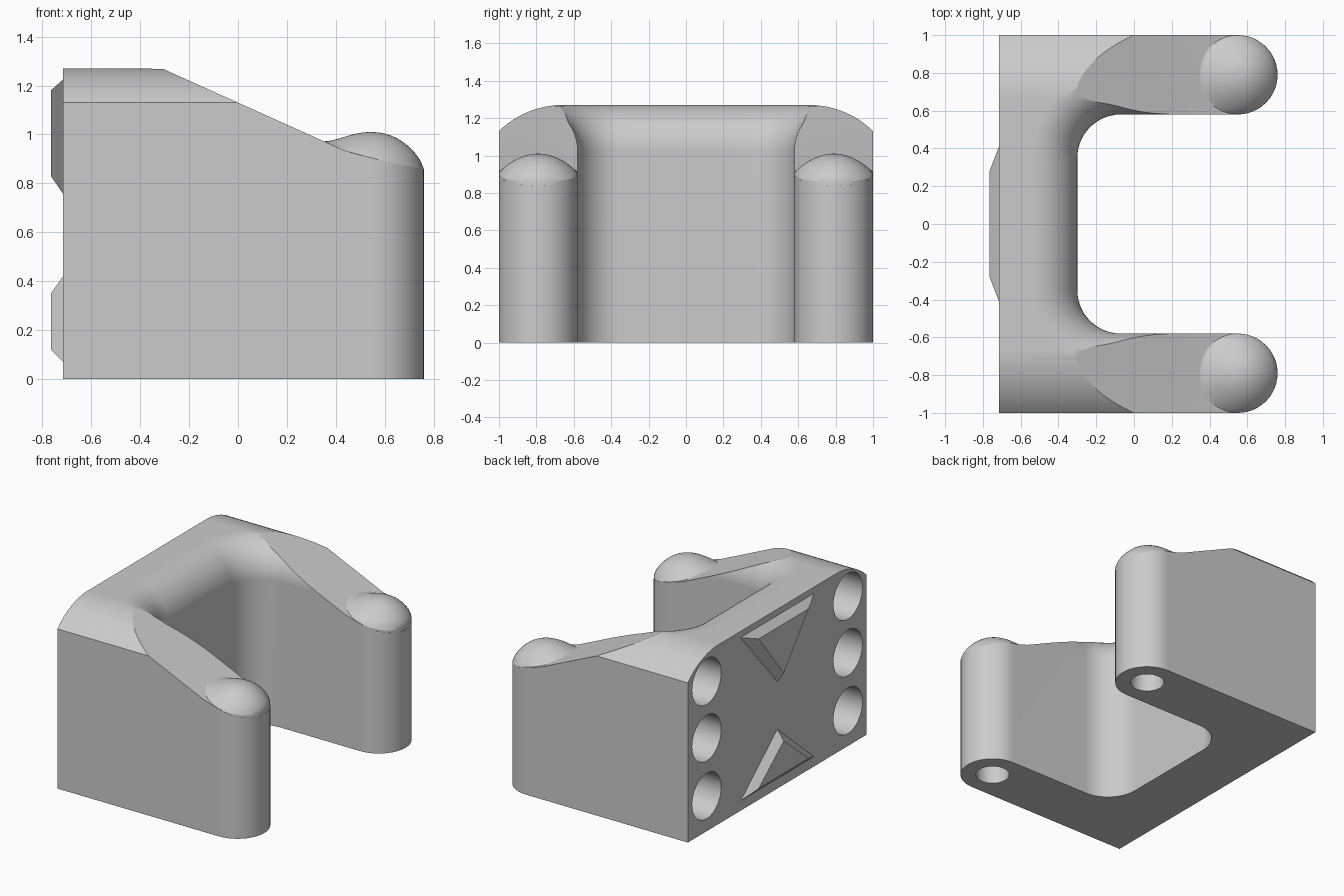
import bpy
import bmesh
from math import sin, cos, pi, sqrt

cube = bpy.data.objects.get("Cube")
if cube:
    bpy.data.objects.remove(cube, do_unlink=True)

grey = bpy.data.materials.new("plain_grey")
grey.use_nodes = True
GREY = (0.6, 0.6, 0.6, 1)
grey.diffuse_color = GREY
grey.node_tree.nodes["Principled BSDF"].inputs["Base Color"].default_value = GREY

BACK, WALL, ARM_Y, ARM_R, TIP_X = -0.715, -0.30, 0.79, 0.21, 0.55
TOP, FILLET, CORNER = 1.27, 0.24, 0.23


def loft(name, rings):
    """Closed solid through rings that have equal point counts."""
    bm = bmesh.new()
    loops = [[bm.verts.new(p) for p in ring] for ring in rings]
    for a, b in zip(loops, loops[1:]):
        for i in range(len(a)):
            j = (i + 1) % len(a)
            bm.faces.new((a[i], a[j], b[j], b[i]))
    bm.faces.new(loops[0])
    bm.faces.new(loops[-1])
    bmesh.ops.recalc_face_normals(bm, faces=bm.faces)
    mesh = bpy.data.meshes.new(name)
    bm.to_mesh(mesh)
    bm.free()
    mesh.materials.append(grey)
    ob = bpy.data.objects.new(name, mesh)
    bpy.context.collection.objects.link(ob)
    return ob


def activate(ob):
    bpy.ops.object.select_all(action="DESELECT")
    ob.select_set(True)
    bpy.context.view_layer.objects.active = ob


def combine(target, tool, operation="DIFFERENCE"):
    """Apply a boolean and discard the tool."""
    tool.hide_render = True
    mod = target.modifiers.new("cut", "BOOLEAN")
    mod.operation = operation
    mod.solver = "EXACT"
    mod.object = tool
    activate(target)
    bpy.ops.object.modifier_apply(modifier=mod.name)
    bpy.data.objects.remove(tool, do_unlink=True)


def arc(cx, cy, r, start, end, n):
    return [(cx + r * cos(start + (end - start) * i / n),
             cy + r * sin(start + (end - start) * i / n)) for i in range(n + 1)]


def slope(x):
    return max(1.13 - 0.45 * x, 0.9365 - 0.3 * (x - 0.43))


# Block with two round arm ends in plan
half = arc(TIP_X, ARM_Y, ARM_R, pi / 2, -pi / 2, 24)
plan = [(BACK, 1)] + half + [(x, -y) for x, y in reversed(half)] + [(BACK, -1)]
body = loft("bracket_body", [[(x, y, z) for x, y in plan] for z in (0, 1.5)])

# Roof with rounded outer shoulders
shoulder = arc(0.66, TOP - 0.483, 0.483, 0.4, pi / 2, 18)
roof = [(1.2, -0.2), (1.2, shoulder[0][1])] + shoulder
roof += [(-y, z) for y, z in reversed(roof)]
combine(body, loft("roof", [[(x, y, z) for y, z in roof] for x in (-1, 1)]), "INTERSECT")


# Slot whose upper rim flares into a round fillet
def slot_ring(z, grow):
    cx, cy = WALL + CORNER, 0.58 - CORNER
    side = [(1.2, 0.58 + grow)] + arc(cx, cy, CORNER + grow, pi / 2, pi, 14)
    return [(x, y, z) for x, y in side] + [(x, -y, z) for x, y in reversed(side)]


rim = [(TOP - FILLET + FILLET * sin(a), FILLET * (1 - cos(a)))
       for a in (pi / 2 * i / 14 for i in range(15))]
levels = [(-0.1, 0)] + rim + [(1.6, FILLET)]
combine(body, loft("slot", [slot_ring(z, g) for z, g in levels]))

# Sloping arm tops
wedge = [(x, slope(x)) for x in (-0.9, 0.43, 1.1)] + [(1.1, 2), (-0.9, 2)]
combine(body, loft("wedge", [[(x, y, z) for x, z in wedge] for y in (-1.3, 1.3)]))

# Round sockets in the back face and under the arm tips
for side in (-1, 1):
    y = side * ARM_Y
    for height in (0.25, 0.66, 1.06):
        circle = arc(y, height, 0.162, 0, 2 * pi, 40)[:-1]
        combine(body, loft("socket", [[(x, u, v) for u, v in circle]
                                      for x in (-0.9, BACK + 0.35)]))
    circle = arc(TIP_X, y, 0.11, 0, 2 * pi, 32)[:-1]
    combine(body, loft("pin_hole", [[(u, v, z) for u, v in circle] for z in (-0.1, 0.6)]))


# Domed knobs blending into the slopes
def knob_height(x, r):
    dome, base, k = 0.80 + sqrt(max(ARM_R ** 2 - r * r, 0)), slope(x), 0.13
    blend = max(k - abs(dome - base), 0)
    return max(dome, base) + blend * blend / (4 * k) - 0.001


parts = [body]
for side, label in ((1, "left"), (-1, "right")):
    outer = ARM_R - 0.0005
    rings = [[(x, y, 0.7) for x, y in arc(TIP_X, side * ARM_Y, outer, 0, 2 * pi, 48)[:-1]]]
    for i in range(18):
        r = outer * (1 - i / 18)
        rings.append([(x, y, knob_height(x, r))
                      for x, y in arc(TIP_X, side * ARM_Y, r, 0, 2 * pi, 48)[:-1]])
    parts.append(loft(label + "_arm_knob", rings))

# Raised bevelled triangles on the back face: wide edge and apex heights
for label, wide, apex, wide_in, apex_in in (
        ("upper", 1.225, 0.757, 1.18, 0.83), ("lower", 0.07, 0.42, 0.12, 0.35)):
    def triangle(x, w, base, tip):
        return [(x, -w, base), (x, w, base), (x, 0, tip)]
    parts.append(loft(label + "_raised_triangle", [
        triangle(BACK + 0.03, 0.41, wide, apex),
        triangle(BACK, 0.41, wide, apex),
        triangle(-0.765, 0.28, wide_in, apex_in)]))

# Smooth curves, crisp edges
for ob in parts:
    activate(ob)
    bpy.ops.object.shade_smooth_by_angle(angle=0.38)
    weighted = ob.modifiers.new("weighted_normals", "WEIGHTED_NORMAL")
    weighted.keep_sharp = True
